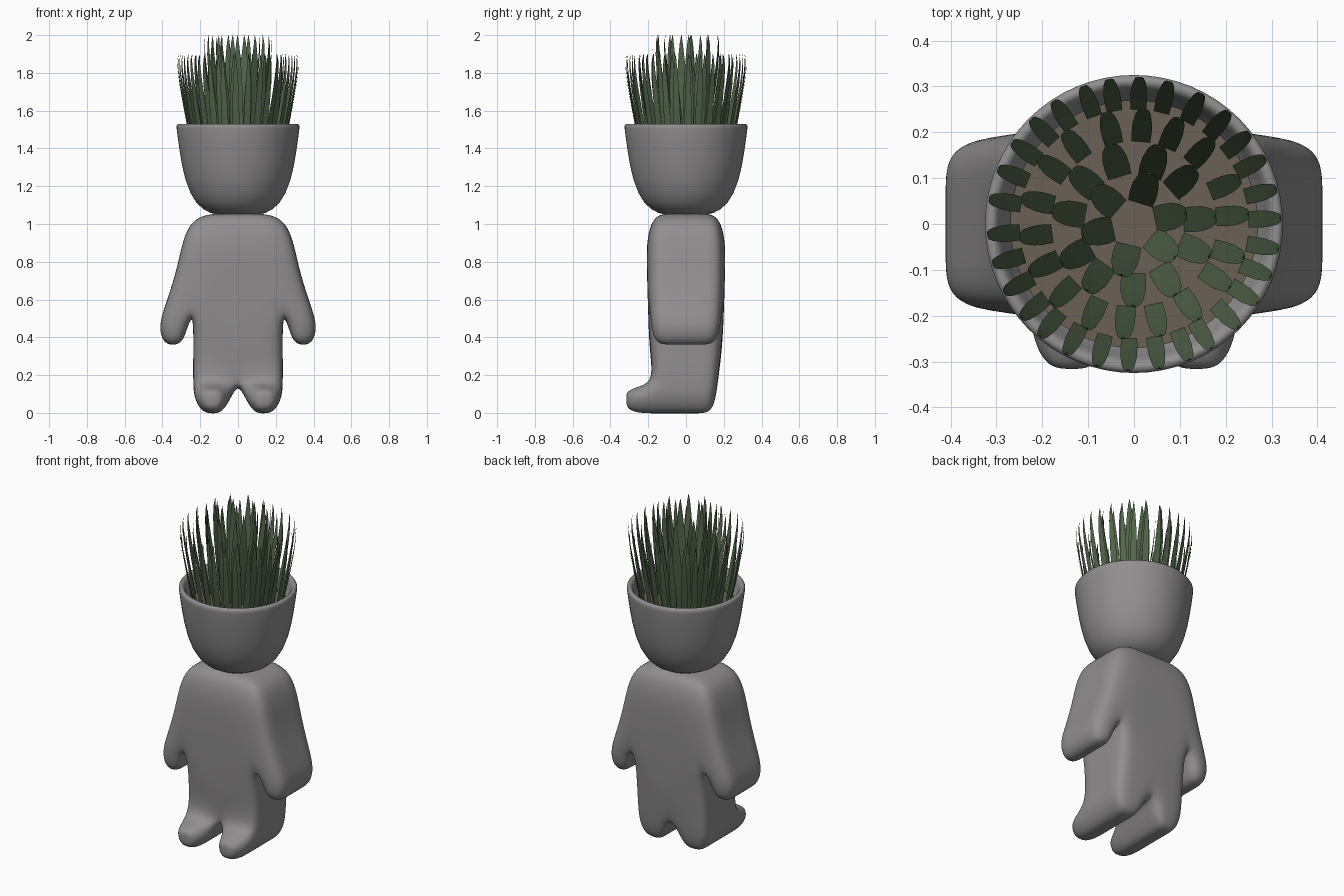
import bpy, bmesh, math, random

if "Cube" in bpy.data.objects:
    bpy.data.objects.remove(bpy.data.objects["Cube"])

random.seed(4)


def material(name, rgb):
    m = bpy.data.materials.new(name)
    m.diffuse_color = (*rgb, 1)
    m.use_nodes = True
    m.node_tree.nodes["Principled BSDF"].inputs["Base Color"].default_value = m.diffuse_color
    return m


GREY = material("stone grey", (0.28, 0.27, 0.272))
SOIL = material("soil brown", (0.148, 0.12, 0.093))
GREEN = material("leaf green", (0.085, 0.13, 0.07))


def finish(bm, name, mat, normals=True):
    if normals:
        bmesh.ops.recalc_face_normals(bm, faces=bm.faces)
    for f in bm.faces:
        f.smooth = True
    me = bpy.data.meshes.new(name)
    bm.to_mesh(me)
    bm.free()
    me.materials.append(mat)
    ob = bpy.data.objects.new(name, me)
    bpy.context.collection.objects.link(ob)
    return ob


# Body: right half of the front outline as quads, given depth, mirrored and subdivided
P = {  # key: x, z, front y, back y
    "a0": (0, 1.055, -.17, .17), "a1": (.08, 1.055, -.17, .17), "a2": (.16, 1.053, -.17, .17), "a3": (.243, 1.02, -.15, .15),
    "b0": (0, .92, -.21, .21), "b1": (.09, .92, -.21, .21), "b2": (.185, .92, -.207, .207), "b3": (.292, .92, -.18, .18),
    "c0": (0, .75, -.207, .207), "c1": (.11, .75, -.207, .207), "c2": (.205, .74, -.205, .205), "c3": (.325, .75, -.185, .185),
    "d0": (0, .52, -.2, .2), "d1": (.12, .52, -.2, .2), "d2": (.238, .535, -.203, .203), "d3": (.384, .57, -.185, .185),
    "h2": (.275, .43, -.198, .195), "h3": (.422, .46, -.175, .175), "i2": (.3, .36, -.165, .16), "i3": (.393, .355, -.155, .15),
    "e0": (0, .35, -.195, .193), "e1": (.12, .35, -.193, .19), "e2": (.236, .38, -.182, .18),
    "f0": (0, .155, -.172, .17), "f1": (.12, .17, -.172, .17), "f2": (.238, .17, -.165, .16),
    "g0": (.04, .075, -.17, .156), "g1": (.13, .08, -.17, .16), "g2": (.234, .08, -.158, .146),
    "j0": (.085, 0, -.15, .13), "j1": (.137, -.004, -.15, .132), "j2": (.192, .004, -.15, .128),
}
FOOT = {"f0": (.075, .135), "f1": (.137, .142), "f2": (.205, .13)}


def strips(top, bottom, cols):
    return [(top + a, top + b, bottom + b, bottom + a) for a, b in zip(cols, cols[1:])]


body_quads = (strips("a", "b", "0123") + strips("b", "c", "0123") + strips("c", "d", "0123")
              + strips("d", "h", "23") + strips("h", "i", "23")
              + strips("d", "e", "012") + strips("e", "f", "012"))
foot_quads = strips("f", "g", "012") + strips("g", "j", "012")

bm = bmesh.new()
cache = {}


def vert(key, layer):
    """Layers 0-3 run front to back; -1 and -2 push the foot forward."""
    if (key, layer) not in cache:
        x, z, y0, y1 = P[key]
        if layer < 0:
            x, z = FOOT.get(key, (x, z))
            y = -.25
            if layer == -2:  # rounded toe
                x, z = .137 + (x - .137) * .6, .068 + (z - .068) * .68
                y = -.316
        else:
            y = (y0, y0 * .38, y1 * .38, y1)[layer]
        cache[key, layer] = bm.verts.new((x, y, z))
    return cache[key, layer]


def outline(quads):
    count = {}
    for q in quads:
        for a, b in zip(q, q[1:] + q[:1]):
            k = tuple(sorted((a, b)))
            count[k] = count.get(k, 0) + 1
    return [k for k, n in count.items() if n == 1 and (P[k[0]][0] > 0 or P[k[1]][0] > 0)]


def cap(quads, layer):
    for q in quads:
        bm.faces.new([vert(k, layer) for k in q])


def sides(quads, first, last):
    for a, b in outline(quads):
        for l in range(first, last):
            bm.faces.new((vert(a, l), vert(b, l), vert(b, l + 1), vert(a, l + 1)))


cap(body_quads, 0)
cap(body_quads + foot_quads, 3)
sides(body_quads + foot_quads, 0, 3)
cap(foot_quads, -2)
sides(foot_quads, -2, 0)
bmesh.ops.recalc_face_normals(bm, faces=bm.faces)
if sum(f.normal.y * f.calc_center_median().y * f.calc_area() for f in bm.faces) < 0:
    bmesh.ops.reverse_faces(bm, faces=bm.faces)
body = finish(bm, "body", GREY, normals=False)
mir = body.modifiers.new("mirror", 'MIRROR')
mir.use_clip = True
sub = body.modifiers.new("smooth", 'SUBSURF')
sub.levels = sub.render_levels = 3


# Lathe helper for pot and soil
def lathe(name, profile, mat, steps=64):
    bm = bmesh.new()
    vs = [bm.verts.new((r, 0, z)) for r, z in profile]
    es = [bm.edges.new(p) for p in zip(vs, vs[1:])]
    bmesh.ops.spin(bm, geom=vs + es, cent=(0, 0, 0), axis=(0, 0, 1),
                   angle=2 * math.pi, steps=steps, use_merge=False)
    bmesh.ops.remove_doubles(bm, verts=bm.verts, dist=1e-4)
    return finish(bm, name, mat)


SOIL_Z = 1.43
lathe("pot_head", [(0, 1.048), (.1, 1.05), (.145, 1.058), (.185, 1.08), (.22, 1.113), (.252, 1.165), (.278, 1.235),
                   (.296, 1.31), (.308, 1.38), (.318, 1.45), (.325, 1.505), (.325, 1.52), (.318, 1.53),
                   (.306, 1.53), (.297, 1.52), (.289, 1.5), (.27, SOIL_Z), (.262, 1.42), (0, 1.42)], GREY)
lathe("soil", [(0, SOIL_Z), (.14, SOIL_Z), (.271, SOIL_Z)], SOIL)

# Grass: rings of blades that lean outward then straighten to a point
CURVE = [(0, 0, .92), (.2, .28, 1), (.42, .56, .97), (.66, .84, .76), (.82, .97, .5), (.93, 1, .26), (1, .94, .03)]
RINGS = [  # count, base radius, lean, top, width
    (30, .25, .071, 1.9, .037), (18, .18, .072, 1.9, .044),
    (11, .108, .072, 2.0, .056), (6, .047, .07, 2.0, .06)]
bm = bmesh.new()
for count, base, lean, top, width in RINGS:
    for i in range(count):
        ang = 2 * math.pi * (i + .25 + random.uniform(-.12, .12)) / count
        c, s = math.cos(ang), math.sin(ang)
        rows = []
        for h, out, w in CURVE:
            r, half = base + lean * out, width * w / 2
            rows.append([bm.verts.new((r * c - k * half * s, r * s + k * half * c, SOIL_Z + h * (top - SOIL_Z)))
                         for k in (-1, 1)])
        for lo, hi in zip(rows, rows[1:]):
            bm.faces.new((lo[0], lo[1], hi[1], hi[0]))
finish(bm, "grass_blades", GREEN, normals=False)
